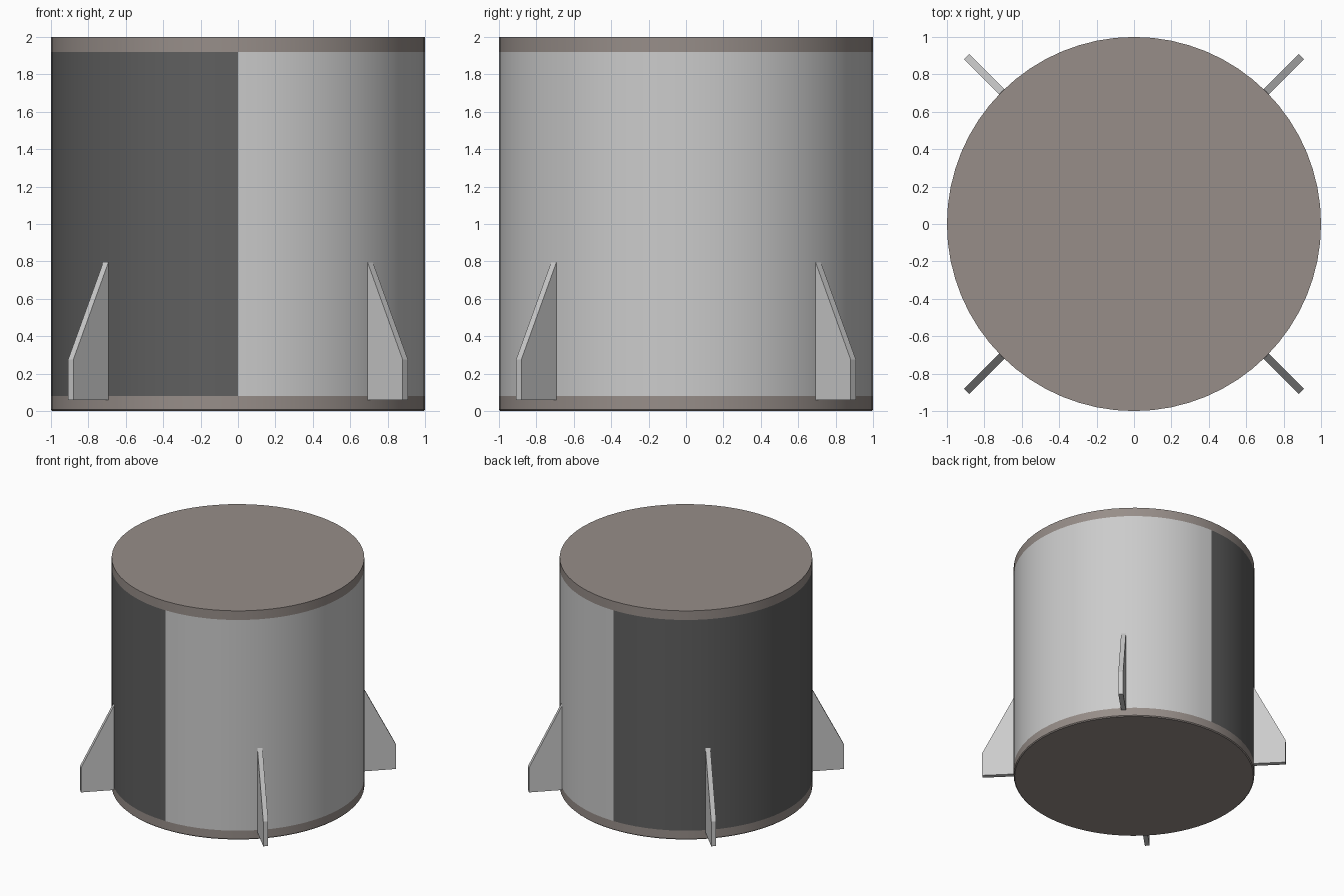
import bpy, bmesh
from math import pi, cos, sin, radians
from mathutils import Matrix

if "Cube" in bpy.data.objects:
    bpy.data.objects.remove(bpy.data.objects["Cube"])

SIDES = 64


def material(name, rgb):
    mat = bpy.data.materials.new(name)
    mat.diffuse_color = (*rgb, 1)
    mat.use_nodes = True
    mat.node_tree.nodes["Principled BSDF"].inputs["Base Color"].default_value = mat.diffuse_color
    return mat


def finish(name, bm, mat=None, smooth=True):
    bmesh.ops.recalc_face_normals(bm, faces=bm.faces)
    mesh = bpy.data.meshes.new(name)
    bm.to_mesh(mesh)
    bm.free()
    obj = bpy.data.objects.new(name, mesh)
    bpy.context.collection.objects.link(obj)
    if mat:
        mesh.materials.append(mat)
    if smooth:
        bpy.ops.object.select_all(action='DESELECT')
        obj.select_set(True)
        bpy.context.view_layer.objects.active = obj
        bpy.ops.object.shade_smooth_by_angle(angle=radians(30))
    return obj


def half_wall(name, start, mat=None):
    """Open half-cylinder wall between the two end caps."""
    bm = bmesh.new()
    rows = []
    for i in range(SIDES // 2 + 1):
        a = start + 2 * pi * i / SIDES
        rows.append([bm.verts.new((cos(a), sin(a), z)) for z in (0.08, 1.92)])
    faces = [bm.faces.new((p[0], q[0], q[1], p[1])) for p, q in zip(rows, rows[1:])]
    obj = finish(name, bm, mat)
    # keep the open wall facing outwards
    poly = obj.data.polygons[0]
    if poly.normal.dot(poly.center * 1) < 0:
        obj.data.flip_normals()
    return obj


def disc(name, z0, z1, mat, chamfer=0.0):
    """Closed end cap, optionally with a small chamfer on the lower rim."""
    bm = bmesh.new()
    profile = [(1, z0), (1, z1)]
    if chamfer:
        profile = [(1 - chamfer, z0), (1, z0 + chamfer), (1, z1)]
    rings = [[bm.verts.new((r * cos(2 * pi * i / SIDES), r * sin(2 * pi * i / SIDES), z))
              for i in range(SIDES)] for r, z in profile]
    for low, high in zip(rings, rings[1:]):
        for i in range(SIDES):
            j = (i + 1) % SIDES
            bm.faces.new((low[i], low[j], high[j], high[i]))
    bm.faces.new(rings[0])
    bm.faces.new(rings[-1])
    return finish(name, bm, mat)


def fin(name, angle):
    """Flat tapered fin standing out from the wall."""
    profile = [(0.985, 0.06), (1.265, 0.06), (1.265, 0.275), (1.0, 0.795), (0.985, 0.795)]
    bm = bmesh.new()
    face = bm.faces.new([bm.verts.new((r, -0.02, z)) for r, z in profile])
    ext = bmesh.ops.extrude_face_region(bm, geom=[face])
    verts = [v for v in ext['geom'] if isinstance(v, bmesh.types.BMVert)]
    bmesh.ops.translate(bm, verts=verts, vec=(0, 0.04, 0))
    if not face.is_valid or len(bm.faces) < len(profile) + 2:
        bmesh.ops.holes_fill(bm, edges=bm.edges, sides=len(profile))
    bmesh.ops.transform(bm, matrix=Matrix.Rotation(angle, 4, 'Z'), verts=bm.verts)
    return finish(name, bm, smooth=False)


dark = material("dark_paint", (0.115, 0.115, 0.115))
brown = material("cap_brown", (0.31, 0.27, 0.25))

# Body: light half at +x, dark half at -x
half_wall("light_wall", -pi / 2)
half_wall("dark_wall", pi / 2, dark)

# End caps
disc("bottom_cap", 0.0, 0.08, brown, chamfer=0.008)
disc("top_cap", 1.92, 2.0, brown)

# Four diagonal fins
for k in range(4):
    fin(f"fin_{k + 1}", radians(45 + 90 * k))
